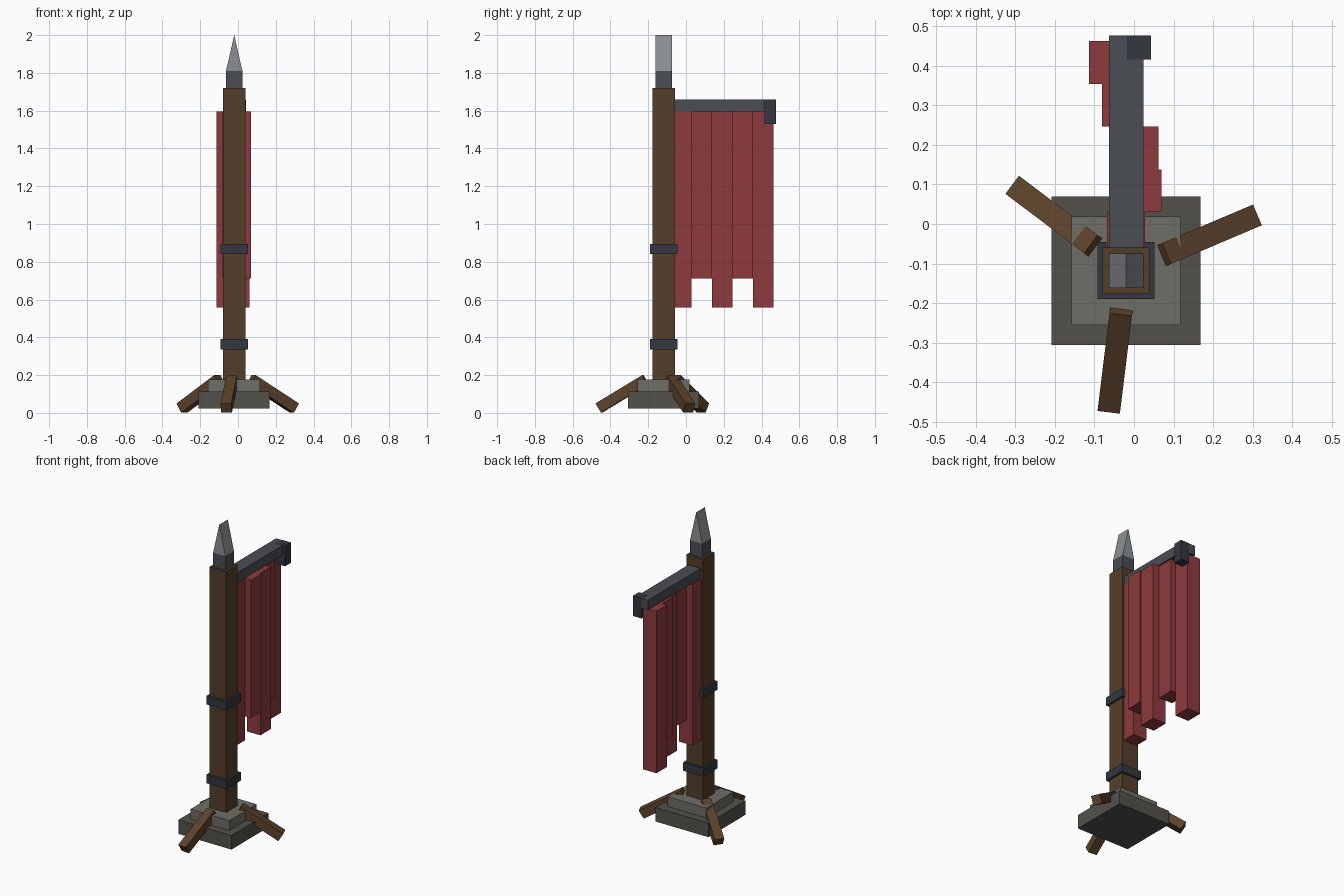
import bpy, bmesh, math
from mathutils import Matrix, Vector

if "Cube" in bpy.data.objects:
    bpy.data.objects.remove(bpy.data.objects["Cube"])

CX, CY = -0.02, -0.118  # pole axis


def material(name, rgb):
    m = bpy.data.materials.new(name)
    m.diffuse_color = [(c / 255 / 12.92 if c < 11 else ((c / 255 + 0.055) / 1.055) ** 2.4)
                       for c in rgb] + [1]
    m.use_nodes = True
    m.node_tree.nodes["Principled BSDF"].inputs["Base Color"].default_value = m.diffuse_color
    return m


wood = material("wood", (84, 62, 42))
leg_wood = material("leg_wood", (92, 66, 44))
stone_dark = material("dark_stone", (82, 81, 75))
stone = material("stone", (110, 109, 102))
iron = material("iron", (52, 55, 63))
steel = material("dark_steel", (74, 77, 84))
blade = material("blade", (140, 144, 147))
cloth = material("red_cloth", (142, 58, 61))


def finish(name, bm, mat):
    bmesh.ops.recalc_face_normals(bm, faces=bm.faces)
    me = bpy.data.meshes.new(name)
    bm.to_mesh(me)
    bm.free()
    me.materials.append(mat)
    ob = bpy.data.objects.new(name, me)
    bpy.context.collection.objects.link(ob)
    return ob


def box(name, x, y, z, mat):
    """Box from (min, max) ranges on each axis."""
    size = [r[1] - r[0] for r in (x, y, z)]
    mid = [(r[0] + r[1]) / 2 for r in (x, y, z)]
    bm = bmesh.new()
    bmesh.ops.create_cube(bm, size=1)
    bmesh.ops.scale(bm, vec=size, verts=bm.verts)
    ob = finish(name, bm, mat)
    ob.location = mid
    return ob


def column(name, width, z0, z1, mat):
    """Square block centred on the pole axis."""
    h = width / 2
    return box(name, (CX - h, CX + h), (CY - h, CY + h), (z0, z1), mat)


# Stepped stone base
column("base_lower", 0.376, 0.024, 0.114, stone_dark)
column("base_upper", 0.275, 0.114, 0.177, stone)

# Pole with iron bands and spear collar
column("pole", 0.118, 0.15, 1.72, wood)
column("lower_band", 0.144, 0.336, 0.39, iron)
column("upper_band", 0.144, 0.84, 0.894, iron)
column("spear_collar", 0.087, 1.71, 1.81, steel)

# Wedge spear tip: box whose top is pinched to a ridge along y
tip = column("spear_tip", 0.087, 1.81, 2.0, blade)
bm = bmesh.new()
bm.from_mesh(tip.data)
for v in bm.verts:
    if v.co.z > 0:
        v.co.x = 0
bmesh.ops.remove_doubles(bm, verts=bm.verts, dist=1e-4)
bm.to_mesh(tip.data)
bm.free()

# Banner arm and end hook
box("banner_arm", (-0.063, 0.024), (CY, 0.476), (1.595, 1.658), steel)
box("arm_hook", (-0.018, 0.043), (0.416, 0.477), (1.53, 1.659), iron)

# Banner strips, staggered in x with alternating lengths
for i, x_mid in enumerate((-0.02, 0.022, 0.014, -0.033, -0.066)):
    y0 = -0.078 + 0.108 * i
    box(f"banner_strip_{i + 1}", (x_mid - 0.048, x_mid + 0.048), (y0, y0 + 0.108),
        (0.712 if i % 2 else 0.558, 1.596), cloth)

# Three splayed legs
for i in range(3):
    a = math.radians(23 + 120 * i)
    out = Vector((math.cos(a), math.sin(a), 0))
    inner = Vector((CX, CY, 0.1755)) + out * 0.097
    outer = Vector((CX, CY, 0.0255)) + out * 0.346
    axis = outer - inner
    side = Vector((-out.y, out.x, 0))
    up = axis.normalized().cross(side)
    bm = bmesh.new()
    bmesh.ops.create_cube(bm, size=1)
    bmesh.ops.scale(bm, vec=(axis.length, 0.057, 0.057), verts=bm.verts)
    ob = finish(f"leg_{i + 1}", bm, leg_wood)
    rot = Matrix((axis.normalized(), side, up)).transposed().to_4x4()
    ob.matrix_world = Matrix.Translation((inner + outer) / 2) @ rot
